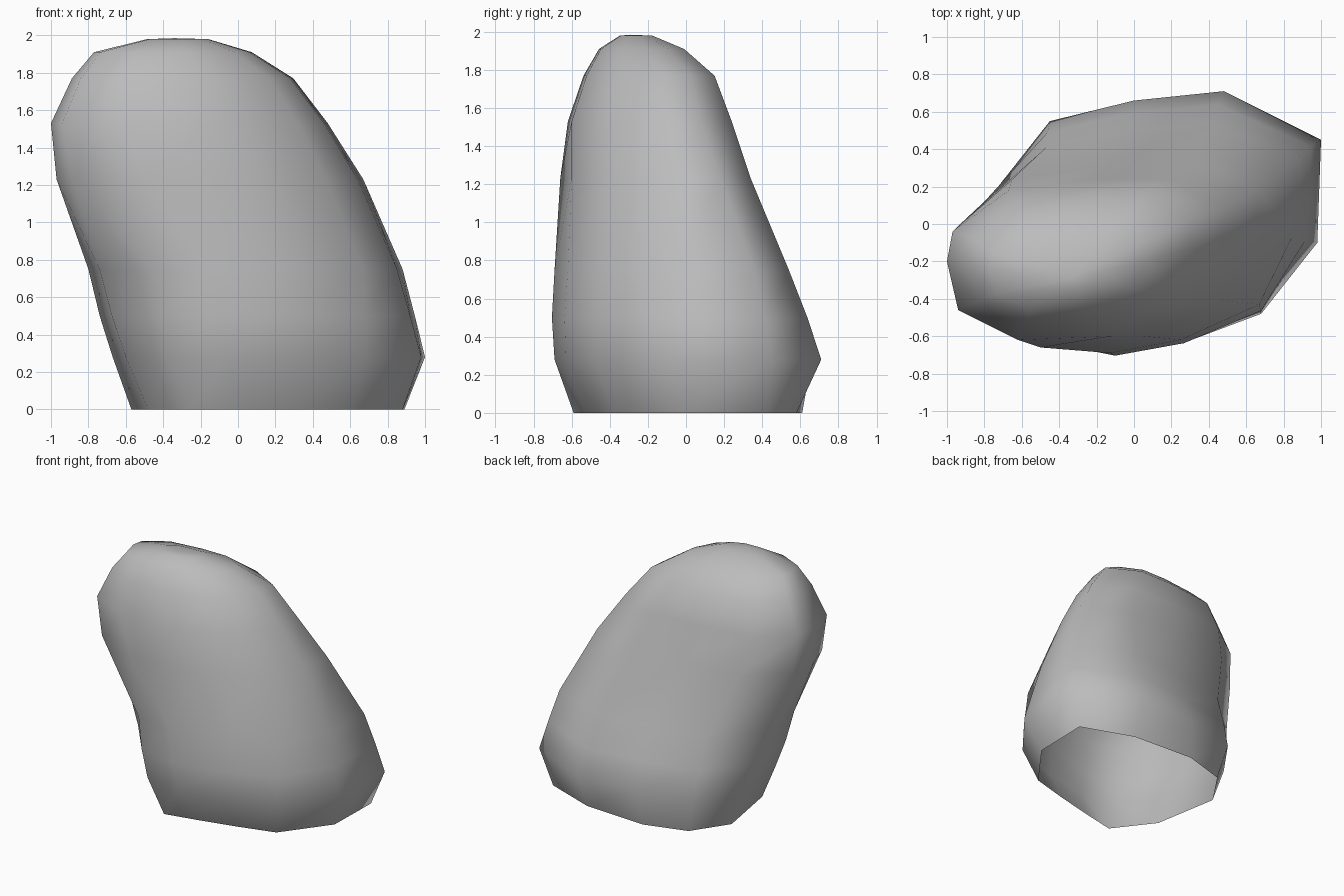
import bpy, bmesh

if "Cube" in bpy.data.objects:
    bpy.data.objects.remove(bpy.data.objects["Cube"])

# Cross-sections of the leaning boulder: height, then outline from back right anticlockwise
SECTIONS = [
    (0.00, [(.89, .43), (.48, .58), (-.04, .61), (-.38, .51), (-.57, .23), (-.48, -.29),
            (-.25, -.59), (.03, -.53), (.32, -.46), (.61, -.38), (.88, -.02)]),
    (0.28, [(1.0, .45), (.48, .71), (0, .66), (-.45, .55), (-.67, .24), (-.60, -.29),
            (-.37, -.63), (-.07, -.69), (.28, -.63), (.68, -.48), (.98, -.10)]),
    (0.75, [(.88, .36), (.42, .54), (-.02, .50), (-.47, .41), (-.80, .12), (-.74, -.33),
            (-.45, -.63), (-.13, -.69), (.25, -.62), (.67, -.43), (.85, -.06)]),
    (1.23, [(.67, .18), (.30, .34), (-.15, .31), (-.65, .24), (-.95, -.02), (-.97, -.25),
            (-.89, -.47), (-.50, -.66), (.05, -.60), (.47, -.41), (.64, -.07)]),
    (1.53, [(.48, .08), (.18, .24), (-.20, .24), (-.67, .18), (-.97, -.04), (-1.0, -.20),
            (-.94, -.46), (-.62, -.62), (-.12, -.60), (.32, -.41), (.46, -.12)]),
]

# Slightly bulged section between the second and third
low, high = SECTIONS[1][1], SECTIONS[2][1]
bulge = [((a + c) * .503, (b + d) * .51) for (a, b), (c, d) in zip(low, high)]
SECTIONS.insert(2, (0.50, bulge))

# Rounded crown: shrinking copies of the last section (height, x scale, y scale, centre)
last = SECTIONS[-1][1]
for z, fx, fy, cx, cy in [(1.77, .80, .80, -.44, -.21), (1.91, .57, .52, -.465, -.28),
                          (1.98, .22, .20, -.34, -.28)]:
    SECTIONS.append((z, [(x * fx + cx * (1 - fx), y * fy + cy * (1 - fy)) for x, y in last]))

# Loft the sections, leaving the underside open
bm = bmesh.new()
rings = [[bm.verts.new((x, y, z)) for x, y in pts] for z, pts in SECTIONS]
n = len(last)
for a, b in zip(rings, rings[1:]):
    for i in range(n):
        j = (i + 1) % n
        bm.faces.new((a[i], a[j], b[j], b[i]))

# Top cap
tip = bm.verts.new((-.34, -.29, 1.985))
for i in range(n):
    bm.faces.new((rings[-1][i], rings[-1][(i + 1) % n], tip))

for face in bm.faces:
    face.smooth = True
bm.normal_update()
mesh = bpy.data.meshes.new("boulder")
bm.to_mesh(mesh)
bm.free()
boulder = bpy.data.objects.new("boulder", mesh)
bpy.context.collection.objects.link(boulder)

# Mid grey stone
stone = bpy.data.materials.new("stone")
stone.diffuse_color = (.5, .5, .5, 1)
stone.use_nodes = True
stone.node_tree.nodes["Principled BSDF"].inputs["Base Color"].default_value = stone.diffuse_color
mesh.materials.append(stone)
